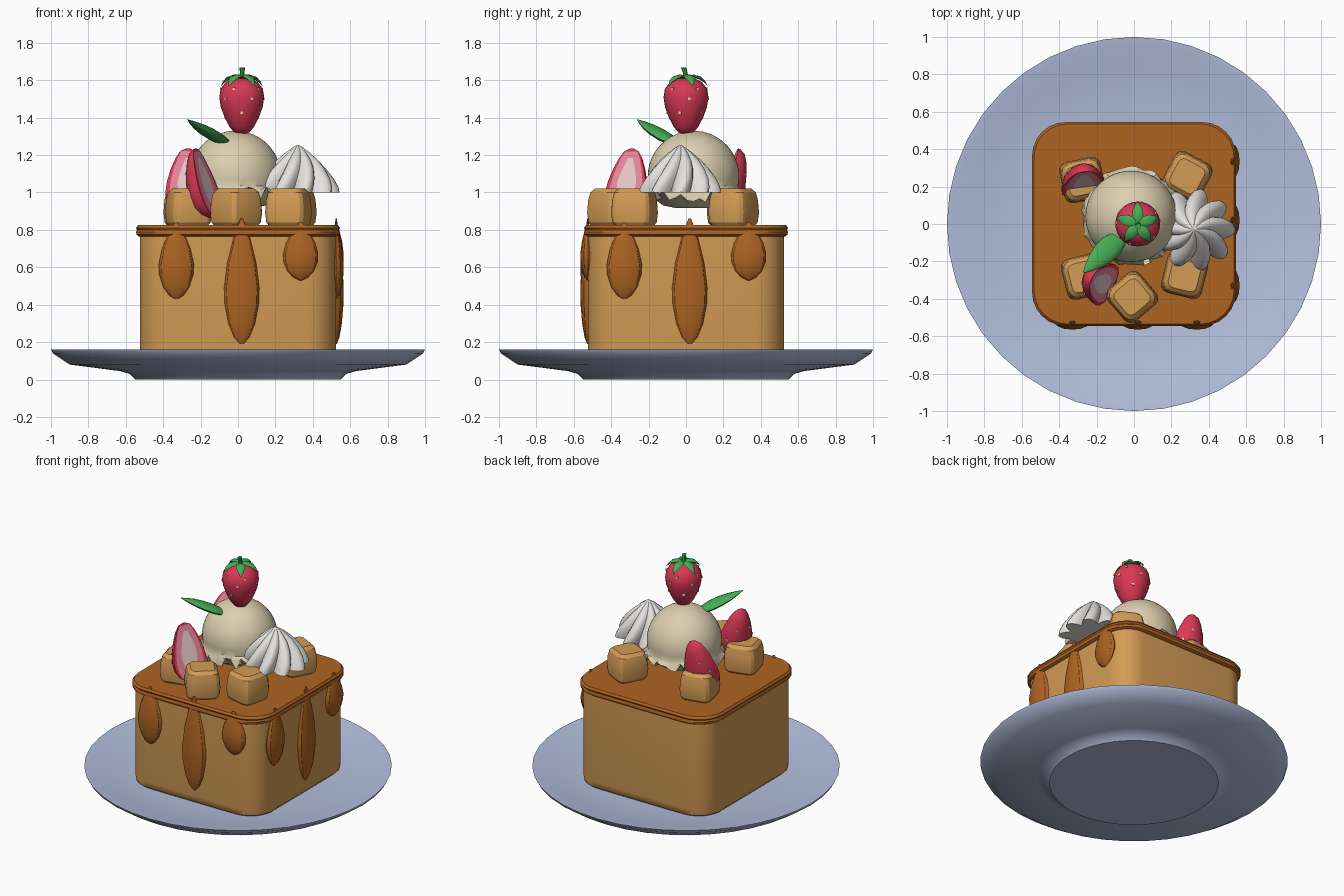
import bpy, bmesh, math, random
from mathutils import Vector, Matrix

random.seed(4)
TAU = math.tau
if "Cube" in bpy.data.objects:
    bpy.data.objects.remove(bpy.data.objects["Cube"])


def material(name, r, g, b):
    m = bpy.data.materials.new(name)
    m.use_nodes = True
    m.diffuse_color = (r, g, b, 1)
    m.node_tree.nodes["Principled BSDF"].inputs["Base Color"].default_value = (r, g, b, 1)
    return m


PLATE = material("pale blue china", .45, .52, .72)
TOAST = material("golden toast", .65, .33, .09)
CARAMEL = material("brown caramel", .42, .125, .016)
VANILLA = material("vanilla", .72, .63, .43)
CREAM = material("white cream", .78, .76, .73)
RED = material("berry red", .70, .04, .09)
PINK = material("berry flesh", .80, .24, .33)
CORE = material("berry core", .85, .62, .62)
GREEN = material("leaf green", .06, .42, .09)
SEED = material("seed yellow", .85, .75, .45)


def finish(name, bm, mats, angle=40):
    bmesh.ops.recalc_face_normals(bm, faces=bm.faces)
    me = bpy.data.meshes.new(name)
    bm.to_mesh(me)
    bm.free()
    for m in mats:
        me.materials.append(m)
    ob = bpy.data.objects.new(name, me)
    bpy.context.collection.objects.link(ob)
    bpy.ops.object.select_all(action='DESELECT')
    ob.select_set(True)
    bpy.context.view_layer.objects.active = ob
    bpy.ops.object.shade_smooth_by_angle(angle=math.radians(angle))
    return ob


def loft(name, rings, mats, angle=40, rule=None):
    """Skin a stack of equal closed rings and cap both ends."""
    bm = bmesh.new()
    rows = [[bm.verts.new(p) for p in ring] for ring in rings]
    n = len(rows[0])
    for i, (a, b) in enumerate(zip(rows, rows[1:])):
        for j in range(n):
            k = (j + 1) % n
            f = bm.faces.new((a[j], a[k], b[k], b[j]))
            if rule:
                f.material_index = rule(i, j)
    bm.faces.new(rows[0])
    bm.faces.new(rows[-1])
    return finish(name, bm, mats, angle)


def circle(r, z, n=32, ry=None):
    ry = r if ry is None else ry
    return [Vector((r * math.cos(TAU * j / n), ry * math.sin(TAU * j / n), z)) for j in range(n)]


def rounded_square(h, r, z, steps=6):
    return [Vector((sx * (h - r) + r * math.cos(a), sy * (h - r) + r * math.sin(a), z))
            for q, (sx, sy) in enumerate(((1, 1), (-1, 1), (-1, -1), (1, -1)))
            for a in [math.pi / 2 * (q + s / steps) for s in range(steps + 1)]]


def blade(name, path, widths, thick, mat, n=8):
    """Flattened tapering sweep whose wide side stays level."""
    rings = []
    for i, (p, w) in enumerate(zip(path, widths)):
        d = (path[min(i + 1, len(path) - 1)] - path[max(i - 1, 0)]).normalized()
        side = d.cross(Vector((0, 0, 1))).normalized()
        up = side.cross(d)
        t = thick * w / max(widths)
        rings.append([p + side * v.x * w + up * v.y * t for v in circle(1, 0, n)])
    return loft(name, rings, [mat])


# Plate
loft("plate", [circle(r, z, 40) for r, z in (
    (.55, 0), (.58, .03), (.63, .045), (.90, .08), (.99, .14), (1, .16),
    (.97, .157), (.85, .125), (.62, .095), (.3, .09))], [PLATE])

# Toast block and caramel lid
loft("toast_block", [rounded_square(h, .16, z) for h, z in (
    (.50, .09), (.52, .11), (.525, .15), (.525, .78))], [TOAST])
loft("caramel_lid", [rounded_square(h, .18, z) for h, z in (
    (.53, .765), (.543, .775), (.545, .79), (.54, .80), (.545, .81), (.535, .825))], [CARAMEL])

# Caramel drips on the front and on the left side
DRIP = ((0, .08), (.05, .42), (.16, .75), (.32, .97), (.45, 1), (.65, .82), (.85, .46), (1, .08))
for side, turn in (("front", 0), ("left", math.pi / 2)):
    for i, (c, low, top) in enumerate(((-.33, .43, .84), (.02, .19, .86), (.335, .53, .84))):
        ob = loft(f"{side}_drip_{i + 1}", [circle(.094 * w, low + (top - low) * t, 12, .04 * w)
                                           for t, w in DRIP], [CARAMEL], 30)
        ob.matrix_world = Matrix.Rotation(turn, 4, 'Z') @ Matrix.Translation((c, -.525, 0))

# Toast cubes
for i, (x, y, turn) in enumerate(((.285, .255, -28), (-.275, .235, 12), (-.265, -.28, 14),
                                  (.27, -.275, -14), (-.01, -.39, 40))):
    ob = loft(f"toast_cube_{i + 1}", [rounded_square(h, .4 * h, z, 3) for h, z in (
        (.085, .81), (.106, .84), (.112, .89), (.107, .96), (.098, 1.0), (.078, 1.02))], [TOAST], 25)
    ob.matrix_world = Matrix.Translation((x, y, 0)) @ Matrix.Rotation(math.radians(turn), 4, 'Z')

# Ice cream scoop with a ragged skirt
rings = [circle(r, z, 48) for r, z in ((.10, .918), (.16, .93), (.21, .965))]
rings.append([p * random.uniform(.97, 1.05) + Vector((0, 0, random.uniform(-.03, 0)))
              for p in circle(.26, .99, 48)])
rings.append([Vector((p.x * k, p.y * k, p.z)) for p in circle(.253, 1.015, 48)
              for k in [random.uniform(.96, 1.04)]])
for s in range(12):
    a = math.radians(-12 + s * 9)
    rings.append(circle(.245 * math.cos(a), 1.085 + .245 * math.sin(a), 48))
loft("ice_cream_scoop", rings, [VANILLA]).location = (-.015, .04, 0)

# Whipped cream rosette
rings = []
lobes = [random.uniform(.9, 1.06) for _ in range(9)]
for t, r in ((0, 1), (.12, .97), (.3, .86), (.5, .69), (.68, .5), (.83, .3), (.94, .13), (1, .02)):
    ring = []
    for j in range(72):
        wave = abs(math.cos(math.pi * j / 8))
        k = lobes[((j + 4) // 8) % 9]
        rad = .225 * r * (1 - (1 - wave * k) * .34 * (1 - .6 * t))
        a = TAU * j / 72 + .5 * t
        ring.append(Vector((rad * math.cos(a), rad * math.sin(a), 1 + .255 * t)))
    rings.append(ring)
loft("whipped_cream", rings, [CREAM], 35).location = (.32, -.03, 0)

# Strawberry outline: height fraction from the tip, radius
BERRY = ((0, .012), (.04, .042), (.14, .067), (.3, .092), (.48, .112), (.65, .12),
         (.8, .113), (.92, .085), (.98, .05), (1, .01))


def berry_radius(t):
    for (a, ra), (b, rb) in zip(BERRY, BERRY[1:]):
        if t <= b:
            return ra + (rb - ra) * (t - a) / (b - a)
    return 0


def seeds(name, height, spots, matrix):
    bm = bmesh.new()
    for t, deg in spots:
        a, r = math.radians(deg), berry_radius(t)
        m = Matrix.Translation((r * math.cos(a), r * math.sin(a), height * t)) @ Matrix.Rotation(a, 4, 'Z')
        bmesh.ops.create_cube(bm, size=.014, matrix=m @ Matrix.Diagonal((.5, 1, 1, 1)))
    finish(name, bm, [SEED]).matrix_world = matrix


# Whole strawberry on top
top = Matrix.Translation((.02, 0, 1.31))
loft("strawberry", [circle(r, .305 * t, 28) for t, r in BERRY], [RED]).matrix_world = top
seeds("strawberry_seeds", .305, [(t, 270 + off + 72 * i) for t, off in ((.38, 0), (.63, 26), (.8, 50))
                                 for i in range(5)], top)
for i in range(5):
    a = math.pi / 2 + TAU * i / 5
    path = [Vector((.02 + r * math.cos(a), r * math.sin(a), z)) for r, z in (
        (0, 1.615), (.04, 1.622), (.075, 1.612), (.1, 1.592), (.115, 1.57))]
    blade(f"strawberry_sepal_{i + 1}", path, (.014, .03, .028, .016, .002), .009, GREEN)
loft("strawberry_stem", [[p + Vector((.02 + dx, dy, 0)) for p in circle(r, z, 8)] for r, z, dx, dy in (
    (.016, 1.605, 0, 0), (.012, 1.64, .002, -.004), (.015, 1.667, .003, -.012))], [GREEN])

# Mint leaf stuck in the scoop
start, end = Vector((-.05, -.05, 1.255)), Vector((-.27, -.26, 1.39))
blade("mint_leaf", [start.lerp(end, t) for t in (0, .12, .3, .5, .7, .87, 1)],
      (.018, .045, .062, .062, .048, .026, .003), .024, GREEN, 12)


# Halved strawberries: arc at the back, flat cut with rim, flesh and core in front
def half_strawberry(name, base, tip, facing):
    height, rings = (tip - base).length, []
    for t, r in BERRY:
        arc = [Vector((r * math.cos(math.pi * s / 12), r * math.sin(math.pi * s / 12), 0)) for s in range(13)]
        core = .5 * math.sin(math.pi * t) * r
        arc += [Vector((x, 0, 0)) for x in (-.83 * r, -core, core, .83 * r)]
        rings.append([p + Vector((0, 0, height * t)) for p in arc])

    def rule(row, col):
        if not 1 <= row <= 6 or col not in (13, 14, 15):
            return 0
        return 2 if col == 14 and 2 <= row <= 5 else 1

    ob = loft(name, rings, [RED, PINK, CORE], 40, rule)
    z = (base - tip).normalized()
    y = -(facing - z * facing.dot(z)).normalized()
    m = Matrix((y.cross(z), y, z)).transposed().to_4x4()
    m.translation = tip
    ob.matrix_world = m
    seeds(name + "_seeds", height, [(t, d) for t, ds in ((.3, (60, 120)), (.5, (35, 90, 145)), (.7, (60, 120)))
                                    for d in ds], m)


half_strawberry("half_strawberry_back", Vector((-.27, .14, .87)), Vector((-.265, .28, 1.235)),
                Vector((.12, -1, .3)))
half_strawberry("half_strawberry_front", Vector((-.11, -.345, .87)), Vector((-.225, -.29, 1.235)),
                Vector((.87, -.42, .3)))
